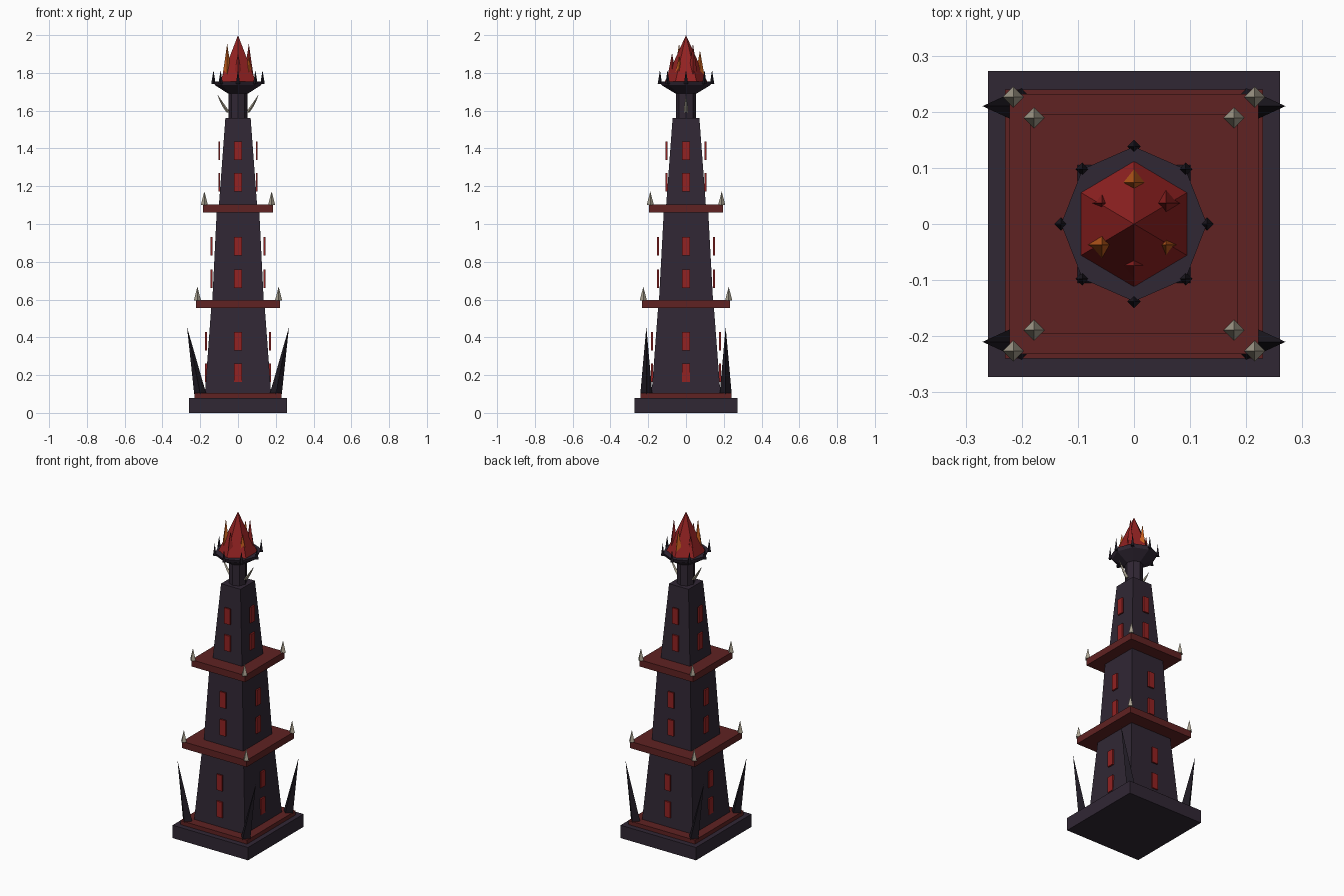
import bpy, bmesh
from math import cos, sin, pi

cube = bpy.data.objects.get("Cube")
if cube:
    bpy.data.objects.remove(cube, do_unlink=True)


def material(name, r, g, b):
    m = bpy.data.materials.new(name)
    m.use_nodes = True
    m.diffuse_color = (r, g, b, 1)
    m.node_tree.nodes["Principled BSDF"].inputs["Base Color"].default_value = (r, g, b, 1)
    return m


STONE = material("dark violet stone", .030, .020, .034)
IRON = material("black iron", .013, .010, .016)
TRIM = material("maroon trim", .115, .016, .016)
RED = material("glowing red", .29, .016, .016)
ORANGE = material("ember orange", .55, .11, .012)
BONE = material("pale bone", .40, .36, .28)


def loft(name, rings, sides, mat, turn=0.0):
    """Stack of polygon rings (x, y, z, rx, ry); zero radius makes a point."""
    bm = bmesh.new()
    loops = []
    for x, y, z, rx, ry in rings:
        if rx == 0:
            loops.append([bm.verts.new((x, y, z))])
            continue
        angles = [turn + 2 * pi * i / sides for i in range(sides)]
        loops.append([bm.verts.new((x + rx * cos(a), y + ry * sin(a), z)) for a in angles])
    for low, high in zip(loops, loops[1:]):
        for i in range(sides):
            j = (i + 1) % sides
            if len(high) == 1:
                bm.faces.new((low[i], low[j], high[0]))
            else:
                bm.faces.new((low[i], low[j], high[j], high[i]))
    for end in (loops[0], loops[-1]):
        if len(end) > 2:
            bm.faces.new(end)
    bmesh.ops.recalc_face_normals(bm, faces=bm.faces)
    mesh = bpy.data.meshes.new(name)
    bm.to_mesh(mesh)
    bm.free()
    mesh.materials.append(mat)
    obj = bpy.data.objects.new(name, mesh)
    bpy.context.collection.objects.link(obj)
    return obj


def block(name, z0, z1, low, high, mat, x=0, y=0):
    """Square tapered block given by half sizes at bottom and top."""
    k = 2 ** .5
    return loft(name, [(x, y, z0, low[0] * k, low[1] * k),
                       (x, y, z1, high[0] * k, high[1] * k)], 4, mat, pi / 4)


def spike(name, x, y, z0, z1, r, mat, lean=0.0):
    return loft(name, [(x, y, z0, r, r), (x + lean, y, z1, 0, 0)], 4, mat)


CORNERS = [(sx, sy) for sx in (-1, 1) for sy in (-1, 1)]

# Plinth
block("base_slab", 0, .08, (.26, .273), (.26, .273), STONE)
block("base_trim", .08, .105, (.23, .24), (.23, .24), TRIM)

# Three tapered storeys: z range, half sizes, window plane offsets, window heights
storeys = [
    ("lower", .105, .555, (.175, .182), (.142, .148), (.170, .180), (.213, .38)),
    ("middle", .595, 1.06, (.136, .143), (.113, .118), (.140, .148), (.71, .883)),
    ("upper", 1.10, 1.56, (.101, .105), (.067, .071), (.099, .104), (1.22, 1.388)),
]
for name, z0, z1, low, high, (wx, wy), levels in storeys:
    block(name + "_storey", z0, z1, low, high, STONE)
    for z in levels:
        for s in (-1, 1):
            block(name + "_window", z - .049, z + .049, (.02, .005), (.02, .005), RED, 0, s * wy)
            block(name + "_window", z - .049, z + .049, (.005, .021), (.005, .021), RED, s * wx, 0)

# Balconies with bone spikes on the corners
for name, z, size, corner in [("lower", .555, (.222, .232), (.215, .226)),
                              ("upper", 1.06, (.185, .195), (.178, .189))]:
    block(name + "_balcony", z, z + .042, size, size, TRIM)
    for sx, sy in CORNERS:
        spike(name + "_balcony_spike", sx * corner[0], sy * corner[1],
              z + .04, z + .113, .019, BONE)

# Large horns leaning outwards around the foot
for sx, sy in CORNERS:
    spike("foot_horn", sx * .20, sy * .21, .10, .455, .032, IRON, sx * .07)

# Neck and its two curved claws
loft("neck", [(0, 0, 1.56, .05, .053), (0, 0, 1.70, .05, .053)], 8, STONE)
for s in (-1, 1):
    loft("neck_claw", [(s * .05, 0, 1.59, .011, .012), (s * .072, 0, 1.62, .009, .010),
                       (s * .09, 0, 1.65, .006, .006), (s * .11, 0, 1.687, 0, 0)], 4, BONE)

# Fire bowl with a spiked rim
loft("fire_bowl", [(0, 0, 1.69, .052, .055), (0, 0, 1.735, .122, .129),
                   (0, 0, 1.755, .13, .138)], 8, STONE)
for i in range(8):
    a = i * pi / 4
    spike("rim_spike", .13 * cos(a), .138 * sin(a), 1.74, 1.815, .012, IRON)

# Flame: a six sided core ringed by alternating tongues
loft("flame_core", [(0, 0, 1.75, .111, .114), (0, 0, 2.0, 0, 0)], 6, RED, pi / 6)
for i, tip in enumerate((1.955, 1.92, 1.88, 1.955, 1.905, 1.89)):
    a = pi / 6 + i * pi / 3
    spike("flame_tongue", .066 * cos(a), .074 * sin(a), 1.75, tip, .03,
          ORANGE if i % 2 else RED)
